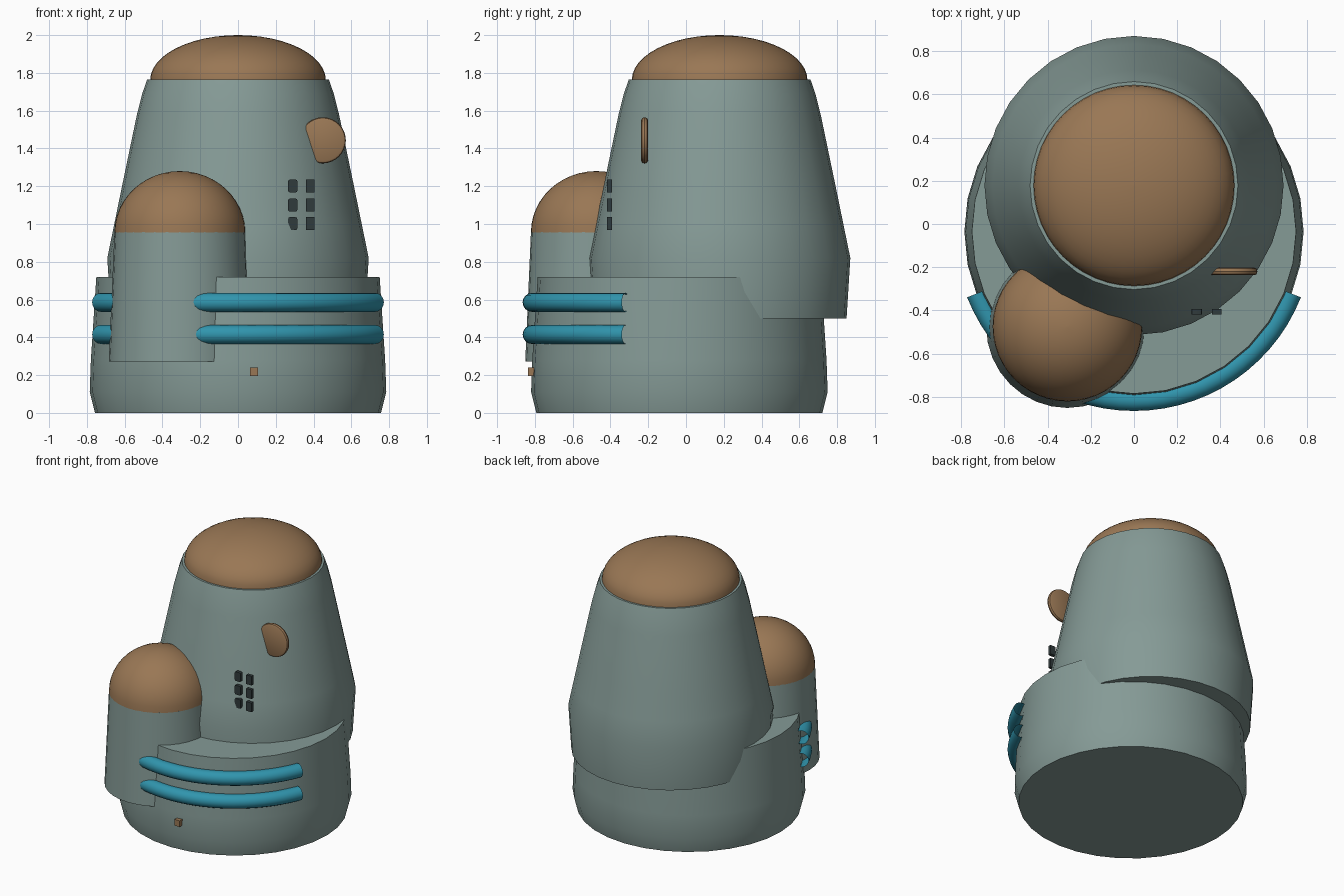
import bpy, bmesh, math

if "Cube" in bpy.data.objects:
    bpy.data.objects.remove(bpy.data.objects["Cube"])


def material(name, rgb):
    m = bpy.data.materials.new(name)
    m.diffuse_color = (*rgb, 1)
    m.use_nodes = True
    m.node_tree.nodes["Principled BSDF"].inputs["Base Color"].default_value = m.diffuse_color
    return m


STONE = material("grey_green", (0.235, 0.325, 0.305))
BROWN = material("roof_brown", (0.32, 0.185, 0.09))
TEAL = material("pipe_teal", (0.03, 0.30, 0.42))
DARK = material("window_dark", (0.03, 0.043, 0.045))


def finish(name, bm, mat, angle=35):
    """Turn a bmesh into a shaded, coloured object."""
    bmesh.ops.recalc_face_normals(bm, faces=bm.faces)
    me = bpy.data.meshes.new(name)
    bm.to_mesh(me)
    bm.free()
    ob = bpy.data.objects.new(name, me)
    bpy.context.collection.objects.link(ob)
    me.materials.append(mat)
    bpy.ops.object.select_all(action='DESELECT')
    ob.select_set(True)
    bpy.context.view_layer.objects.active = ob
    bpy.ops.object.shade_smooth_by_angle(angle=math.radians(angle))
    return ob


def lathe(name, profile, cx, cy, mat, n=32, axis='Z'):
    """Capped solid of revolution from (radius, height) points."""
    bm = bmesh.new()
    rings = []
    for r, h in profile:
        ring = []
        for i in range(n):
            a = 2 * math.pi * i / n
            ring.append(bm.verts.new((cx + r * math.cos(a), cy + r * math.sin(a), h)))
        rings.append(ring)
    for lo, hi in zip(rings, rings[1:]):
        for i in range(n):
            j = (i + 1) % n
            bm.faces.new((lo[i], lo[j], hi[j], hi[i]))
    bm.faces.new(rings[0][::-1])
    bm.faces.new(rings[-1])
    if axis == 'Y':
        # swap y and z so the solid faces the front
        for v in bm.verts:
            v.co = (v.co.x, v.co.z, v.co.y)
    return finish(name, bm, mat)


def dome(name, r, z, height, cx, cy, steps=12):
    pts = []
    for k in range(steps):
        t = math.pi / 2 * k / steps
        pts.append((r * math.cos(t), z + height * math.sin(t)))
    pts.append((0.004, z + height))
    return lathe(name, pts, cx, cy, BROWN, 48)


def box(name, x, y, z, mat, bevel=0.0):
    """Box from (min, max) ranges."""
    bm = bmesh.new()
    bmesh.ops.create_cube(bm, size=1)
    for v in bm.verts:
        v.co = [(lo + hi) / 2 + c * (hi - lo) for c, (lo, hi) in zip(v.co, (x, y, z))]
    if bevel:
        edges = [e for e in bm.edges
                 if abs(e.verts[0].co.y - e.verts[1].co.y) > 0.001]
        bmesh.ops.bevel(bm, geom=edges, offset=bevel, segments=2,
                        profile=0.5, affect='EDGES')
    return finish(name, bm, mat)


BASE_Y = -0.035

# Round base
lathe("base", [(0.757, 0), (0.785, 0.11), (0.779, 0.28), (0.75, 0.72)],
      0, BASE_Y, STONE)

# Main tower with its roof
lathe("main_tower", [(0.672, 0.5), (0.692, 0.82), (0.655, 1.0), (0.614, 1.2),
                     (0.535, 1.58), (0.507, 1.69), (0.481, 1.765)],
      0, 0.178, STONE)
dome("main_roof", 0.465, 1.762, 0.238, 0, 0.178)

# Side turret with its roof
lathe("turret", [(0.376, 0.272), (0.346, 0.957)], -0.308, -0.475, STONE)
dome("turret_roof", 0.346, 0.955, 0.325, -0.308, -0.475)

# Pipes wrapped round the front of the base
for k, height in enumerate((0.585, 0.415)):
    bm = bmesh.new()
    steps, sides, rows = 28, 16, []
    for s in range(steps + 1):
        a = math.radians(-158.5 + 137 * s / steps)
        row = []
        for i in range(sides):
            t = 2 * math.pi * i / sides
            r = 0.78 + 0.05 * math.cos(t)
            row.append(bm.verts.new((r * math.cos(a), BASE_Y + r * math.sin(a),
                                     height + 0.05 * math.sin(t))))
        rows.append(row)
    for p, q in zip(rows, rows[1:]):
        for i in range(sides):
            j = (i + 1) % sides
            bm.faces.new((p[i], p[j], q[j], q[i]))
    finish(f"pipe_{k + 1}", bm, TEAL)

# Window panes in two columns
for c, (x0, x1, bev) in enumerate(((0.265, 0.314, 0.009), (0.36, 0.404, 0))):
    for r, z0 in enumerate((0.968, 1.066, 1.167)):
        box(f"window_{c + 1}_{r + 1}", (x0, x1), (-0.418, -0.393),
            (z0, z0 + 0.068), DARK, bev)

# Round disc on the tower side
lathe("round_disc", [(0.108, -0.237), (0.118, -0.232), (0.122, -0.22),
                     (0.118, -0.207), (0.108, -0.202)],
      0.449, 1.443, BROWN, 32, 'Y')

# Small knob low on the base
box("knob", (0.063, 0.105), (-0.837, -0.79), (0.194, 0.24), BROWN)
